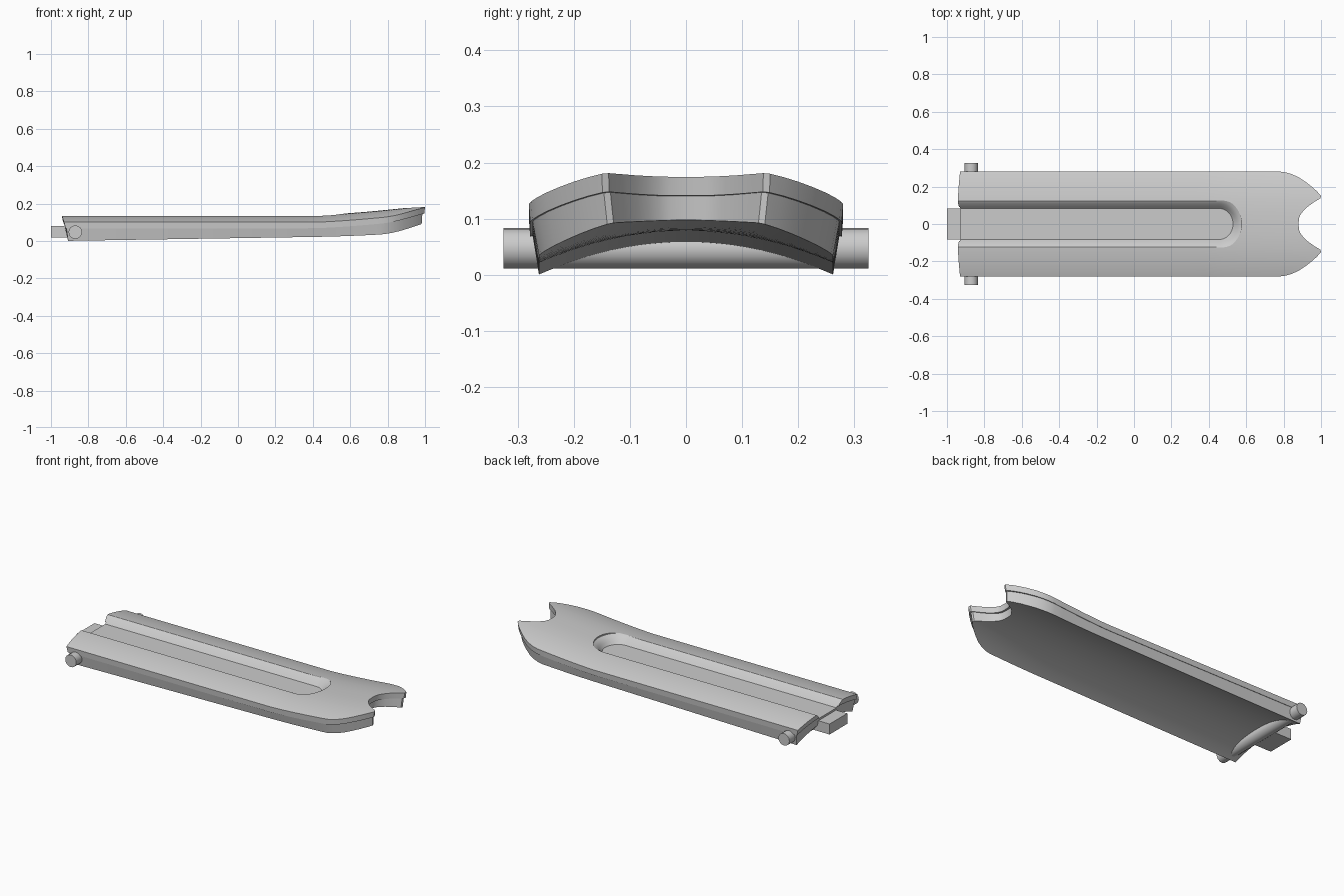
import bpy, bmesh, math

old = bpy.data.objects.get("Cube")
if old:
    bpy.data.objects.remove(old, do_unlink=True)

grey = bpy.data.materials.new("plain grey")
grey.use_nodes = True
colour = (0.6, 0.6, 0.6, 1)
grey.diffuse_color = colour
grey.node_tree.nodes["Principled BSDF"].inputs["Base Color"].default_value = colour

# Half outline of the forked end: (y, x)
FORK = [(0, .88), (.03, .882), (.05, .89), (.07, .905), (.09, .925), (.115, .96),
        (.138, .997), (.15, 1.0), (.175, .978), (.2, .95), (.225, .918),
        (.25, .88), (.267, .842), (.276, .81), (.28, .78)]
OUTLINE = [(-y, x) for y, x in reversed(FORK[1:])] + FORK
ROWS = 32


def bend(x):
    return max(0, (x - .4) / .6)


def top_z(x, y):
    return .138 - .038 * (abs(y) / .28) ** 2.5 + .05 * bend(x) ** 1.4


def seam_z(x, y):
    return top_z(x, y) - .033


def under_z(x, y):
    return .057 * (1 - (y / .262) ** 2) + .016 * (x + .94) + .02 * bend(x) ** 2


def finish(name, bm):
    bmesh.ops.recalc_face_normals(bm, faces=bm.faces)
    mesh = bpy.data.meshes.new(name)
    bm.to_mesh(mesh)
    bm.free()
    mesh.materials.append(grey)
    ob = bpy.data.objects.new(name, mesh)
    bpy.context.collection.objects.link(ob)
    return ob


def select(ob):
    bpy.ops.object.select_all(action='DESELECT')
    ob.select_set(True)
    bpy.context.view_layer.objects.active = ob


def slab(name, layers):
    """Closed slab; each layer is (height rule, width scale, front inset, rear x)."""
    bm = bmesh.new()
    grids = []
    for height, scale, inset, rear in layers:
        grid = []
        for y0, front in OUTLINE:
            y = y0 * scale
            start = rear + .015 * (abs(y) / .28) ** 2
            line = []
            for i in range(ROWS + 1):
                x = start + (front - inset - start) * i / ROWS
                line.append(bm.verts.new((x, y, height(x, y))))
            grid.append(line)
        grids.append(grid)
    for g in grids:
        for a, b in zip(g, g[1:]):
            for i in range(ROWS):
                bm.faces.new((a[i], a[i + 1], b[i + 1], b[i]))
    # Walls around the rim
    rims = [g[0][:-1] + [c[-1] for c in g[:-1]] + g[-1][:0:-1]
            + [c[0] for c in g[:0:-1]] for g in grids]
    n = len(rims[0])
    for i in range(n):
        j = (i + 1) % n
        bm.faces.new((rims[0][i], rims[0][j], rims[1][j], rims[1][i]))
    return finish(name, bm)


# Arched cover and the slightly narrower body beneath it
cover = slab("upper_cover", [(top_z, 1, 0, -.945), (seam_z, .992, .004, -.937)])
body = slab("lower_body", [(lambda x, y: seam_z(x, y) + .003, .978, .014, -.932),
                           (under_z, .936, .018, -.922)])

# Round-ended groove cutter with flared walls: (half width, z)
bm = bmesh.new()
rings = []
for r, z in [(.083, .095), (.108, .123), (.122, .133), (.134, .139), (.134, .3)]:
    pts = [(-1.1, -r)]
    for i in range(25):
        a = -math.pi / 2 + math.pi * i / 24
        pts.append((.455 + .9 * r * math.cos(a), r * math.sin(a)))
    pts.append((-1.1, r))
    rings.append([bm.verts.new((x, y, z)) for x, y in pts])
for a, b in zip(rings, rings[1:]):
    for i in range(len(a)):
        j = (i + 1) % len(a)
        bm.faces.new((a[i], a[j], b[j], b[i]))
bm.faces.new(rings[0])
bm.faces.new(rings[-1])
cutter = finish("groove_cutter", bm)
cutter.hide_render = True

for ob in (cover, body):
    cut = ob.modifiers.new("groove", 'BOOLEAN')
    cut.operation = 'DIFFERENCE'
    cut.solver = 'EXACT'
    cut.object = cutter
    select(ob)
    bpy.ops.object.modifier_apply(modifier=cut.name)
bpy.data.objects.remove(cutter, do_unlink=True)

# Hinge rod across the rear
bpy.ops.mesh.primitive_cylinder_add(vertices=16, radius=.036, depth=.65,
                                    location=(-.87, 0, .047),
                                    rotation=(math.pi / 2, 0, 0))
rod = bpy.context.object
rod.name = "hinge_rod"
rod.data.materials.append(grey)

# Rear tongue
bpy.ops.mesh.primitive_cube_add(size=1, location=(-.935, 0, .05))
tongue = bpy.context.object
tongue.name = "rear_tongue"
tongue.scale = (.13, .166, .062)
tongue.data.materials.append(grey)

for ob in (cover, body, rod):
    select(ob)
    bpy.ops.object.shade_smooth_by_angle(angle=math.radians(30))
